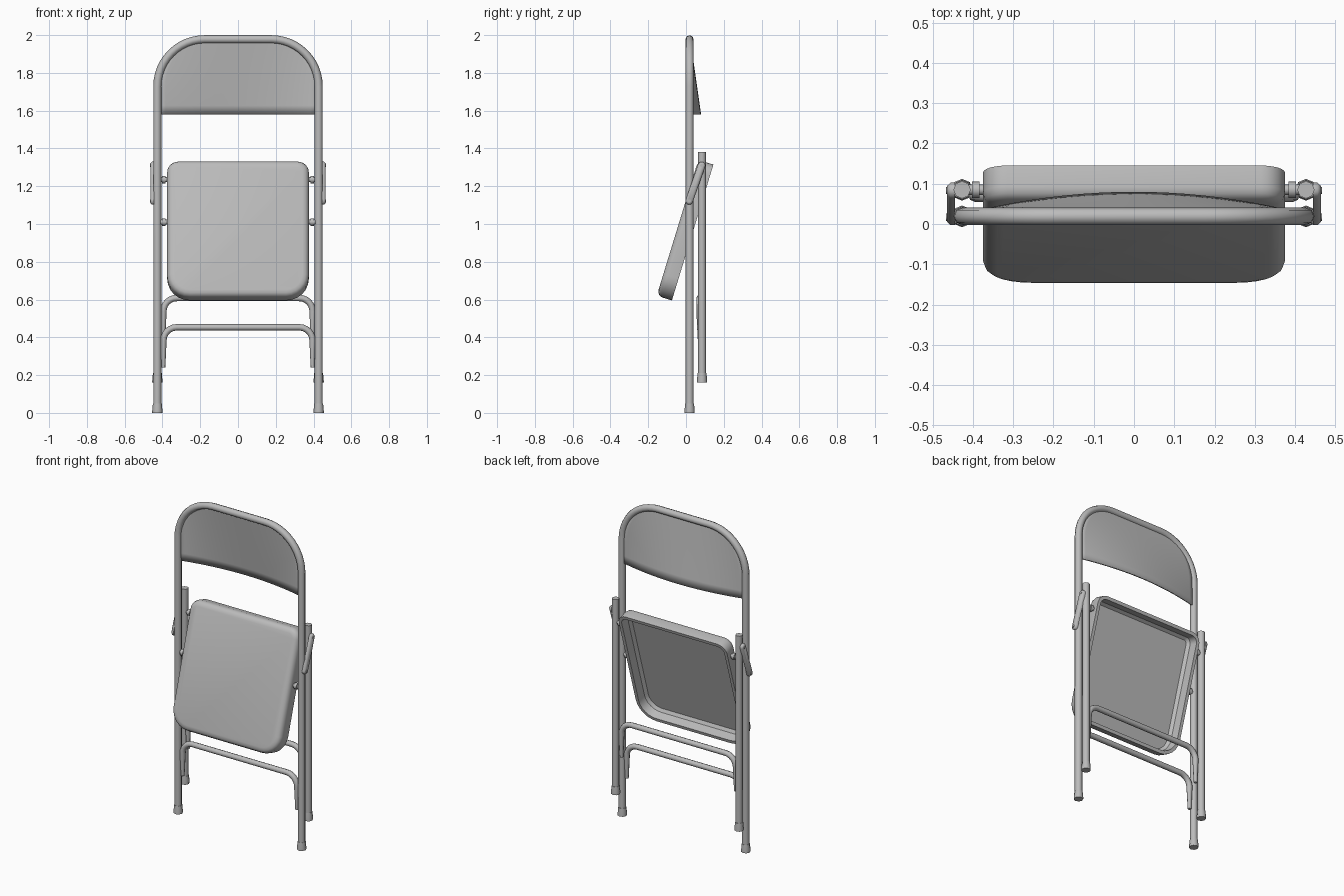
import bpy, bmesh, math
from mathutils import Vector

if "Cube" in bpy.data.objects:
    bpy.data.objects.remove(bpy.data.objects["Cube"])

grey = bpy.data.materials.new("grey metal")
grey.use_nodes = True
COLOUR = (0.5, 0.5, 0.5, 1)
grey.diffuse_color = COLOUR
grey.node_tree.nodes["Principled BSDF"].inputs["Base Color"].default_value = COLOUR

FRONT_Y, REAR_Y, LEG_X, TUBE = 0.019, 0.085, 0.427, 0.0215


def finish(obj, angle=50):
    """Select, colour and smooth an object."""
    bpy.ops.object.select_all(action="DESELECT")
    obj.select_set(True)
    bpy.context.view_layer.objects.active = obj
    if obj.type == "CURVE":
        bpy.ops.object.convert(target="MESH")
        obj = bpy.context.object
    obj.data.materials.clear()
    obj.data.materials.append(grey)
    bpy.ops.object.shade_smooth_by_angle(angle=math.radians(angle))
    return obj


def tube(name, points, radius, scales=None, sides=8):
    """Capped round tube along a path."""
    curve = bpy.data.curves.new(name, "CURVE")
    curve.dimensions = "3D"
    curve.bevel_depth = radius
    curve.bevel_resolution = (sides - 4) // 2
    curve.use_fill_caps = True
    line = curve.splines.new("POLY")
    line.points.add(len(points) - 1)
    for i, p in enumerate(points):
        line.points[i].co = (*p, 1)
        line.points[i].radius = scales[i] if scales else 1
    obj = bpy.data.objects.new(name, curve)
    bpy.context.collection.objects.link(obj)
    return finish(obj)


def arch(half, bottom, top, bend, y, steps=10):
    """Path of an upside-down U with rounded corners."""
    right = [(half, y, bottom)]
    for i in range(steps + 1):
        a = math.pi / 2 * i / steps
        right.append((half - bend + bend * math.cos(a), y, top - bend + bend * math.sin(a)))
    return right + [(-x, y, z) for x, y, z in reversed(right)]


def loft(name, rings, angle=50):
    """Join equal rings of points with quads and close both ends."""
    bm = bmesh.new()
    loops = [[bm.verts.new(p) for p in ring] for ring in rings]
    n = len(loops[0])
    for a, b in zip(loops, loops[1:]):
        for i in range(n):
            bm.faces.new((a[i], a[(i + 1) % n], b[(i + 1) % n], b[i]))
    bm.faces.new(loops[0])
    bm.faces.new(loops[-1])
    bmesh.ops.recalc_face_normals(bm, faces=bm.faces)
    mesh = bpy.data.meshes.new(name)
    bm.to_mesh(mesh)
    bm.free()
    obj = bpy.data.objects.new(name, mesh)
    bpy.context.collection.objects.link(obj)
    return finish(obj, angle)


# Main frame and its cross bar
tube("front_frame", arch(LEG_X, 0.02, 1.978, 0.25, FRONT_Y, 12), TUBE)
bar_scales = [0.6] + [1] * 14 + [0.6]
tube("front_cross_bar", arch(0.395, 0.24, 0.453, 0.07, FRONT_Y, 6), 0.017, bar_scales)
tube("rear_cross_bar", arch(0.395, 0.39, 0.608, 0.07, 0.072, 6), 0.017, bar_scales)


# Curved backrest panel filling the arch
def frame_half_width(z):
    h = max(0, z - 1.728)
    return LEG_X - 0.25 + math.sqrt(max(0, 0.25 ** 2 - h * h))


bm = bmesh.new()
COLS, ROWS, LOW, HIGH = 20, 12, 1.58, 1.972
grid = []
for r in range(ROWS + 1):
    t = 1 - (1 - r / ROWS) ** 1.5
    z = LOW + (HIGH - LOW) * t
    row = []
    for c in range(COLS + 1):
        x = frame_half_width(z) * (2 * c / COLS - 1)
        bulge = 0.056 * (1 - (x / LEG_X) ** 2) * (1 - t)
        row.append(bm.verts.new((x, FRONT_Y + bulge, z)))
    grid.append(row)
for low, high in zip(grid, grid[1:]):
    for c in range(COLS):
        bm.faces.new((low[c], low[c + 1], high[c + 1], high[c]))
mesh = bpy.data.meshes.new("backrest")
bm.to_mesh(mesh)
bm.free()
backrest = bpy.data.objects.new("backrest", mesh)
bpy.context.collection.objects.link(backrest)
solid = backrest.modifiers.new("thickness", "SOLIDIFY")
solid.thickness = 0.01
solid.offset = 0
finish(backrest)

# Tilted hollow seat pan
TILT = math.radians(17)
LENGTH, HALF = 0.752, 0.375


def seat_ring(inset, depth):
    ring = []
    corners = [(1, 0, 0.12, -90), (1, 1, 0.06, 0), (-1, 1, 0.06, 90), (-1, 0, 0.12, 180)]
    for side, upper, radius, start in corners:
        cx = side * (HALF - radius)
        cv = LENGTH - radius if upper else radius
        for i in range(7):
            a = math.radians(start + 15 * i)
            x = cx + (radius - inset) * math.cos(a)
            v = cv + (radius - inset) * math.sin(a)
            ring.append((x, -0.155 + v * math.sin(TILT) + depth * math.cos(TILT),
                         0.62 + v * math.cos(TILT) - depth * math.sin(TILT)))
    return ring


loft("seat", [seat_ring(i, d) for i, d in (
    (0.035, 0), (0.018, 0.004), (0.006, 0.013), (0, 0.03), (0, 0.084),
    (0.02, 0.084), (0.024, 0.03), (0.04, 0.014))], 40)


# Folding link: a domed rounded bar on the outside of the legs
def link_ring(side, x, radius):
    low, high = Vector((0.017, 1.122)), Vector((0.083, 1.31))
    along = (high - low).normalized()
    across = Vector((-along.y, along.x))
    ring = []
    for centre, start in ((high, 0), (low, math.pi)):
        for i in range(7):
            a = start + math.pi * i / 6
            p = centre + radius * (across * math.cos(a) + along * math.sin(a))
            ring.append((side * x, p.x, p.y))
    return ring


# Parts repeated on both sides
for side, label in ((1, "left"), (-1, "right")):
    x = side * LEG_X
    tube(f"rear_leg_{label}", [(x, REAR_Y, 0.18), (x, REAR_Y, 1.38)], TUBE)
    for part, y, z in (("front", FRONT_Y, 0), ("rear", REAR_Y, 0.16)):
        tube(f"{part}_foot_{label}", [(x, y, z), (x, y, z + 0.012), (x, y, z + 0.05)],
             0.027, [1, 1, 0.87])
    loft(f"folding_link_{label}", [link_ring(side, px, r) for px, r in (
        (0.445, 0.02), (0.456, 0.02), (0.464, 0.012))])
    for part, y, z in (("front", FRONT_Y, 1.01), ("rear", REAR_Y, 1.235)):
        tube(f"{part}_seat_pin_{label}",
             [(side * 0.36, y, z), (side * 0.42, y, z)], 0.013)
        tube(f"{part}_pin_collar_{label}",
             [(side * 0.384, y, z), (side * 0.402, y, z)], 0.02)
    for part, y, z in (("low", 0.017, 1.122), ("high", 0.083, 1.31)):
        tube(f"{part}_link_rivet_{label}",
             [(side * 0.43, y, z), (side * 0.467, y, z)], 0.009)
